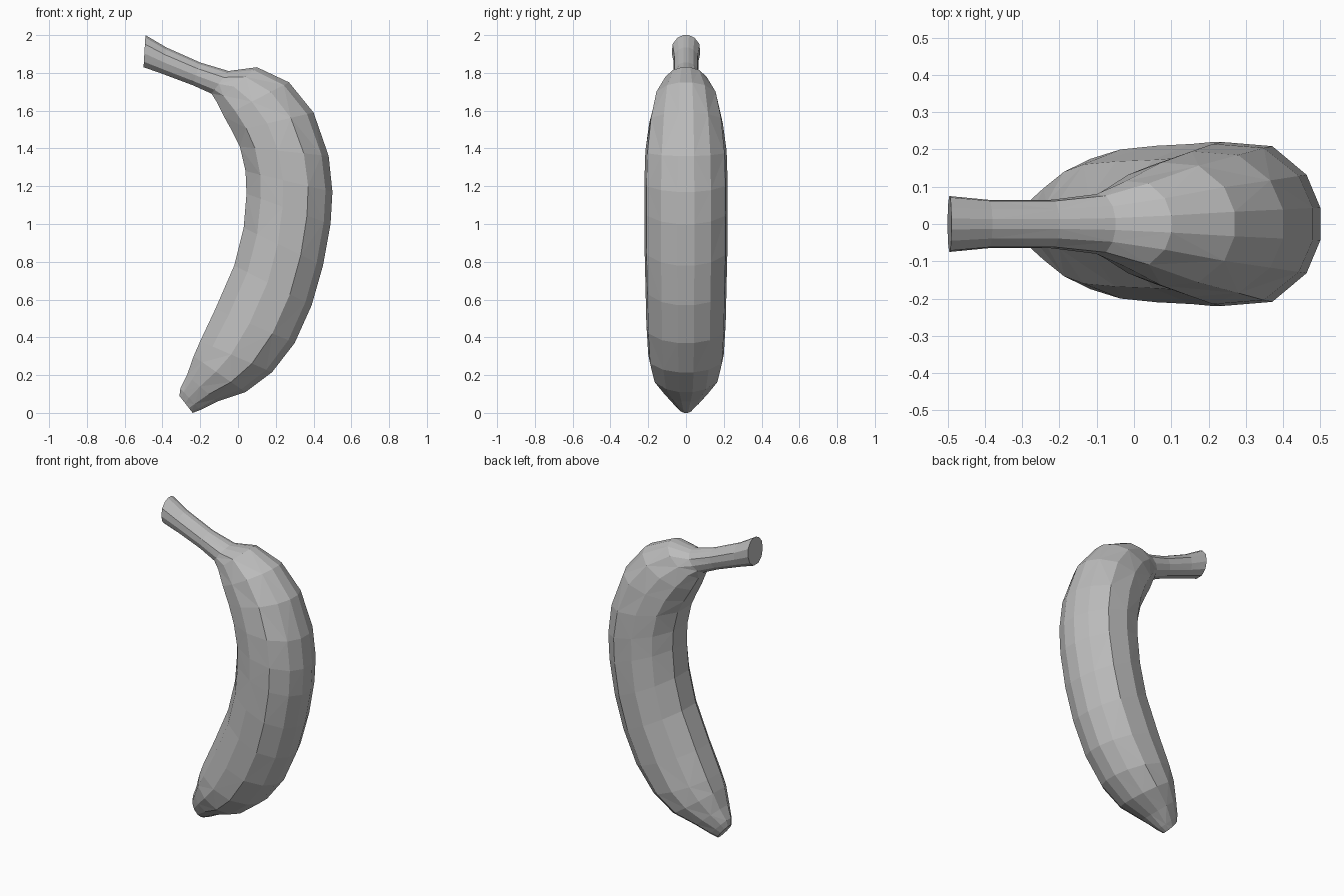
import bpy
import bmesh
from mathutils import Vector

cube = bpy.data.objects.get("Cube")
if cube:
    bpy.data.objects.remove(cube, do_unlink=True)

# Single flat grey for the whole fruit
grey = bpy.data.materials.new("plain grey")
grey.use_nodes = True
colour = (0.5, 0.5, 0.5, 1)
grey.diffuse_color = colour
grey.node_tree.nodes["Principled BSDF"].inputs["Base Color"].default_value = colour

# Rings from blossom tip to stem: inner x, z, outer x, z, half width
RINGS = [
    (-.31, .09, -.24, .0, .045),
    (-.305, .13, -.2, .015, .07),
    (-.27, .2, -.11, .06, .12),
    (-.235, .3, .04, .11, .175),
    (-.2, .38, .18, .215, .2),
    (-.12, .55, .3, .37, .21),
    (-.02, .78, .39, .57, .215),
    (.03, .98, .45, .78, .22),
    (.045, 1.16, .49, 1., .22),
    (.04, 1.28, .5, 1.17, .22),
    (.01, 1.41, .48, 1.36, .215),
    (-.03, 1.49, .4, 1.59, .195),
    (-.075, 1.57, .27, 1.75, .165),
    (-.115, 1.65, .1, 1.83, .115),
    (-.14, 1.69, -.05, 1.81, .08),
    (-.24, 1.735, -.2, 1.855, .065),
    (-.4, 1.795, -.38, 1.935, .065),
    (-.5, 1.83, -.49, 2., .075),
]
# Ridged half section: position from inner to outer side, share of half width
HALF = [(0, .33), (.17, .8), (.43, 1), (.72, .95), (.92, .6), (1, .2)]
SECTION = HALF + [(t, -w) for t, w in reversed(HALF)]

bm = bmesh.new()
loops = []
for xi, zi, xo, zo, width in RINGS:
    inner, outer = Vector((xi, 0, zi)), Vector((xo, 0, zo))
    loop = []
    for t, w in SECTION:
        p = inner.lerp(outer, t)
        p.y = w * width
        loop.append(bm.verts.new(p))
    loops.append(loop)

# Skin between neighbouring rings, with split facets
n = len(SECTION)
for k, (a, b) in enumerate(zip(loops, loops[1:])):
    for i in range(n):
        j = (i + 1) % n
        if (i + k) % 2:
            bm.faces.new((a[i], a[j], b[j]))
            bm.faces.new((a[i], b[j], b[i]))
        else:
            bm.faces.new((a[i], a[j], b[i]))
            bm.faces.new((a[j], b[j], b[i]))

# Flat cut at the tip and at the stem end
bm.faces.new(loops[0])
bm.faces.new(loops[-1])
bmesh.ops.recalc_face_normals(bm, faces=bm.faces[:])

mesh = bpy.data.meshes.new("banana")
bm.to_mesh(mesh)
bm.free()
mesh.materials.append(grey)
banana = bpy.data.objects.new("banana", mesh)
bpy.context.scene.collection.objects.link(banana)
